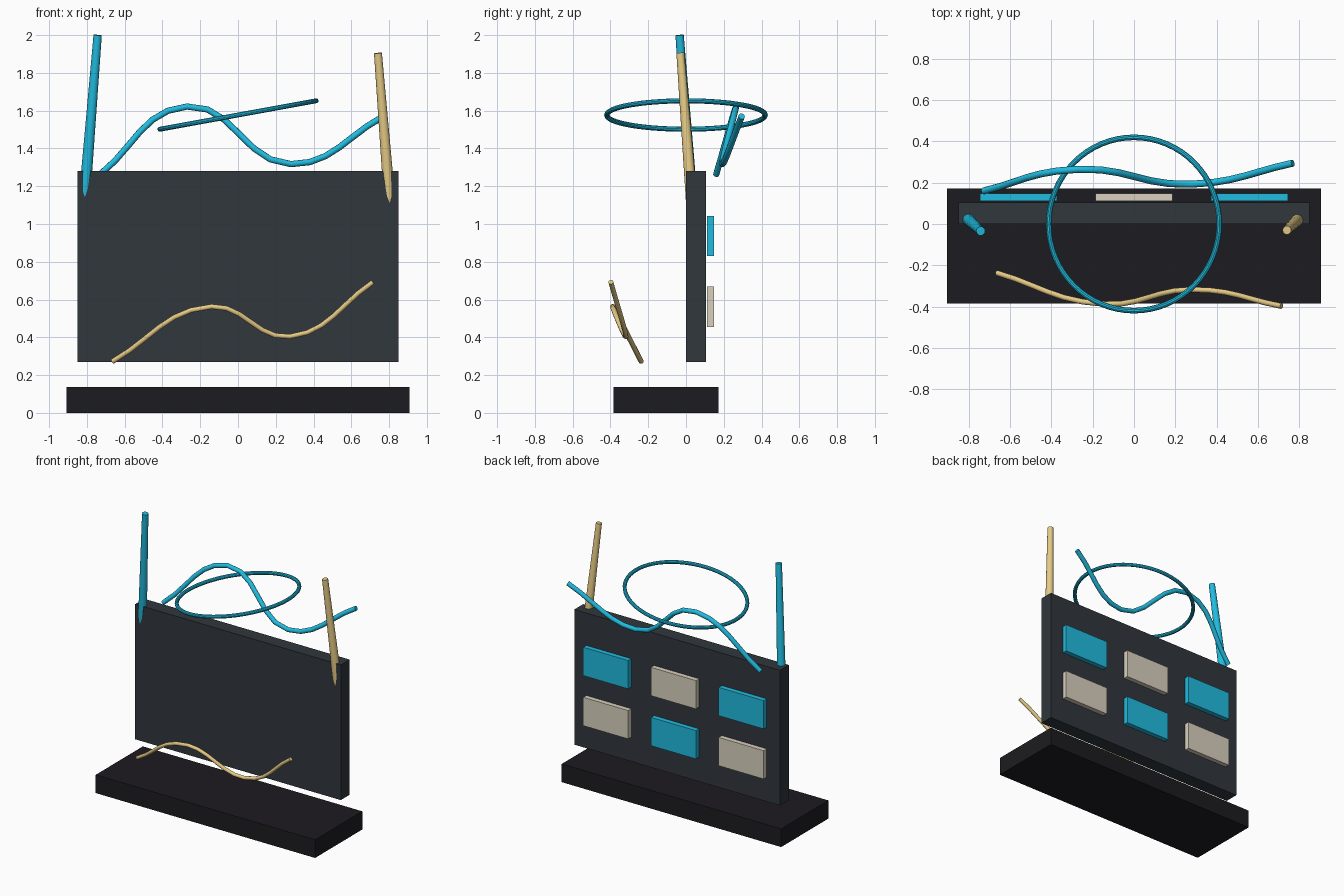
import bpy
from mathutils import Vector

if "Cube" in bpy.data.objects:
    bpy.data.objects.remove(bpy.data.objects["Cube"])


def material(name, rgb):
    m = bpy.data.materials.new(name)
    m.diffuse_color = (*rgb, 1)
    m.use_nodes = True
    m.node_tree.nodes["Principled BSDF"].inputs["Base Color"].default_value = m.diffuse_color
    return m


BLACK = material("black", (0.012, 0.011, 0.014))
SLATE = material("slate", (0.030, 0.038, 0.046))
CYAN = material("cyan", (0.015, 0.50, 0.74))
CREAM = material("cream", (0.70, 0.64, 0.52))
GOLD = material("gold", (0.80, 0.60, 0.24))


def box(name, lo, hi, mat):
    lo, hi = Vector(lo), Vector(hi)
    bpy.ops.mesh.primitive_cube_add(size=1, location=(lo + hi) / 2)
    ob = bpy.context.object
    ob.name = name
    ob.scale = hi - lo
    bpy.ops.object.transform_apply(location=False, rotation=False, scale=True)
    ob.data.materials.append(mat)


def rod(name, bottom, top, r_bottom, r_top, mat):
    a, b = Vector(bottom), Vector(top)
    bpy.ops.mesh.primitive_cone_add(vertices=16, radius1=r_bottom, radius2=r_top,
                                    depth=(b - a).length, location=(a + b) / 2)
    ob = bpy.context.object
    ob.name = name
    ob.rotation_euler = (b - a).to_track_quat('Z', 'Y').to_euler()
    ob.data.materials.append(mat)
    bpy.ops.object.shade_smooth_by_angle()


def cable(name, points, radius, mat):
    cu = bpy.data.curves.new(name, 'CURVE')
    cu.dimensions = '3D'
    cu.resolution_u = 6
    cu.bevel_depth = radius
    cu.bevel_resolution = 3
    cu.use_fill_caps = True
    sp = cu.splines.new('BEZIER')
    sp.bezier_points.add(len(points) - 1)
    for bp, p in zip(sp.bezier_points, points):
        bp.co = p
        bp.handle_left_type = bp.handle_right_type = 'AUTO'
    cu.materials.append(mat)
    bpy.context.collection.objects.link(bpy.data.objects.new(name, cu))


# base slab and the upright panel floating above it
box("base", (-0.907, -0.385, 0), (0.907, 0.172, 0.136), BLACK)
box("panel", (-0.85, 0, 0.27), (0.85, 0.105, 1.28), SLATE)

# checkered tiles on the back
for row, z in enumerate((0.562, 0.936)):
    for col in range(3):
        x = (col - 1) * 0.56
        box(f"back_tile_{row}_{col}", (x - 0.186, 0.112, z - 0.106),
            (x + 0.186, 0.148, z + 0.106), CREAM if (row + col) % 2 == 0 else CYAN)

# leaning antennas sunk into the panel top
rod("left_antenna", (-0.817, 0.035, 1.08), (-0.743, -0.034, 2.0), 0.031, 0.022, CYAN)
rod("right_antenna", (0.806, 0.033, 1.08), (0.741, -0.03, 1.905), 0.031, 0.021, GOLD)

# tilted ring
bpy.ops.mesh.primitive_torus_add(major_radius=0.42, minor_radius=0.0135,
                                 major_segments=64, minor_segments=10,
                                 location=(0, 0, 1.577), rotation=(0, -0.18, 0))
ring = bpy.context.object
ring.name = "ring"
ring.data.materials.append(CYAN)
bpy.ops.object.shade_smooth_by_angle()

# wavy cables
cable("upper_cable", [(-0.73, 0.16, 1.262), (-0.27, 0.265, 1.622),
                      (0.28, 0.193, 1.317), (0.77, 0.295, 1.57)], 0.017, CYAN)
cable("lower_cable", [(-0.665, -0.237, 0.272), (-0.14, -0.388, 0.563),
                      (0.275, -0.318, 0.404), (0.715, -0.398, 0.693)], 0.0135, GOLD)
